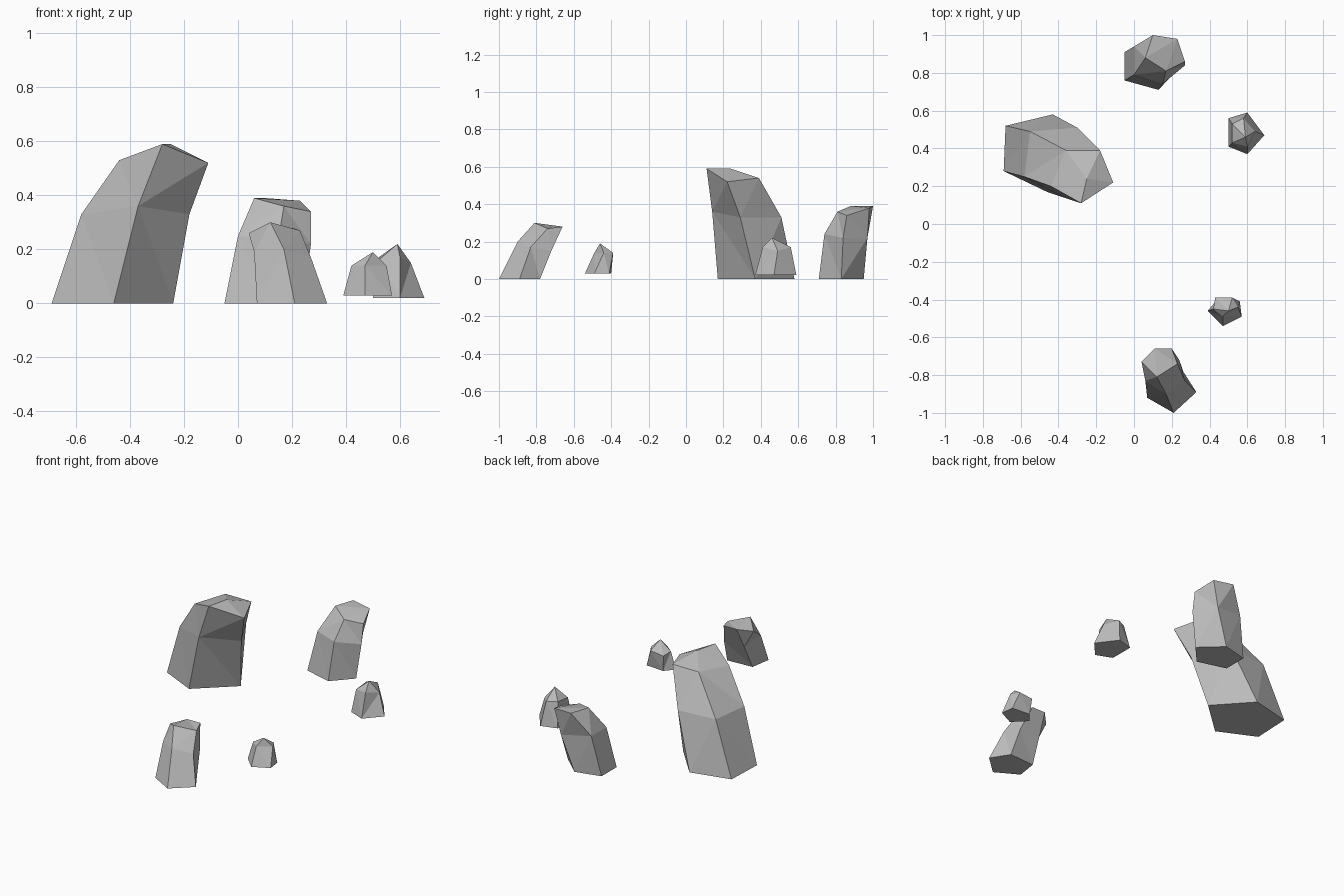
import bpy
import bmesh

# Remove the default cube only
default_cube = bpy.data.objects.get("Cube")
if default_cube:
    bpy.data.objects.remove(default_cube, do_unlink=True)

# Single stone colour
stone_grey = bpy.data.materials.new("stone_grey")
stone_grey.use_nodes = True
stone_colour = (0.5, 0.5, 0.5, 1)
stone_grey.diffuse_color = stone_colour
shader = next(node for node in stone_grey.node_tree.nodes if node.type == "BSDF_PRINCIPLED")
shader.inputs["Base Color"].default_value = stone_colour
shader.inputs["Roughness"].default_value = 1


def loft_rock(name, ground, outline, *sections, peak=None):
    """Loft a five-sided foot through tilted sections and close it with a cap or a peak."""
    bm = bmesh.new()
    rings = [[bm.verts.new((x, y, ground)) for x, y in outline]]
    rings += [[bm.verts.new(point) for point in section] for section in sections]
    sides = len(outline)

    # Flat underside and side walls
    bm.faces.new(reversed(rings[0]))
    for lower, upper in zip(rings, rings[1:]):
        for i in range(sides):
            j = (i + 1) % sides
            bm.faces.new((lower[i], lower[j], upper[j], upper[i]))

    # Top, either a facet fan or a broken cap
    crown = rings[-1]
    if peak:
        tip = bm.verts.new(peak)
        for i in range(sides):
            bm.faces.new((crown[i], crown[(i + 1) % sides], tip))
    else:
        bm.faces.new(crown)

    # Split warped walls into crisp flat facets
    walls = [face for face in bm.faces if len(face.verts) > 3]
    bmesh.ops.triangulate(bm, faces=walls, quad_method="SHORT_EDGE")
    bmesh.ops.recalc_face_normals(bm, faces=bm.faces)

    mesh = bpy.data.meshes.new(name)
    bm.to_mesh(mesh)
    bm.free()
    mesh.materials.append(stone_grey)
    rock = bpy.data.objects.new(name, mesh)
    bpy.context.collection.objects.link(rock)
    return rock


# Tall leaning rock: foot, waist, crown (each starts at the front, anticlockwise)
loft_rock(
    "large_rock", 0,
    [(-.46, .17), (-.24, .37), (-.43, .58), (-.68, .52), (-.69, .28)],
    [(-.37, .14, .36), (-.18, .29, .33), (-.3, .51, .33), (-.55, .49, .33), (-.58, .25, .33)],
    [(-.28, .11, .59), (-.11, .22, .52), (-.18, .39, .54), (-.36, .39, .54), (-.44, .2, .53)],
    peak=(-.25, .24, .59),
)

# Medium rock at the back
loft_rock(
    "back_rock", 0,
    [(.13, .71), (.24, .83), (.11, .95), (-.05, .91), (-.05, .76)],
    [(.15, .74, .24), (.27, .84, .22), (.19, .97, .22), (0, .94, .25), (0, .79, .25)],
    [(.17, .81, .36), (.27, .86, .34), (.23, .98, .38), (.1, 1, .39), (.06, .88, .39)],
)

# Medium rock at the front, leaning backwards
loft_rock(
    "front_rock", 0,
    [(.21, -1), (.33, -.89), (.26, -.78), (.09, -.79), (.07, -.92)],
    [(.17, -.9, .2), (.27, -.83, .17), (.24, -.72, .15), (.1, -.72, .15), (.06, -.83, .19)],
    [(.12, -.81, .3), (.23, -.74, .27), (.2, -.66, .28), (.11, -.66, .28), (.04, -.73, .26)],
)

# Small pointed rock towards the back
loft_rock(
    "small_back_rock", .02,
    [(.6, .37), (.69, .47), (.6, .59), (.5, .56), (.5, .41)],
    [(.6, .41, .17), (.64, .49, .15), (.58, .56, .17), (.52, .53, .17), (.52, .43, .16)],
    peak=(.59, .46, .22),
)

# Small pointed rock towards the front
loft_rock(
    "small_front_rock", .03,
    [(.47, -.54), (.57, -.49), (.56, -.41), (.44, -.4), (.39, -.46)],
    [(.47, -.49, .14), (.55, -.44, .14), (.52, -.39, .14), (.43, -.39, .13), (.42, -.45, .14)],
    peak=(.5, -.46, .19),
)
